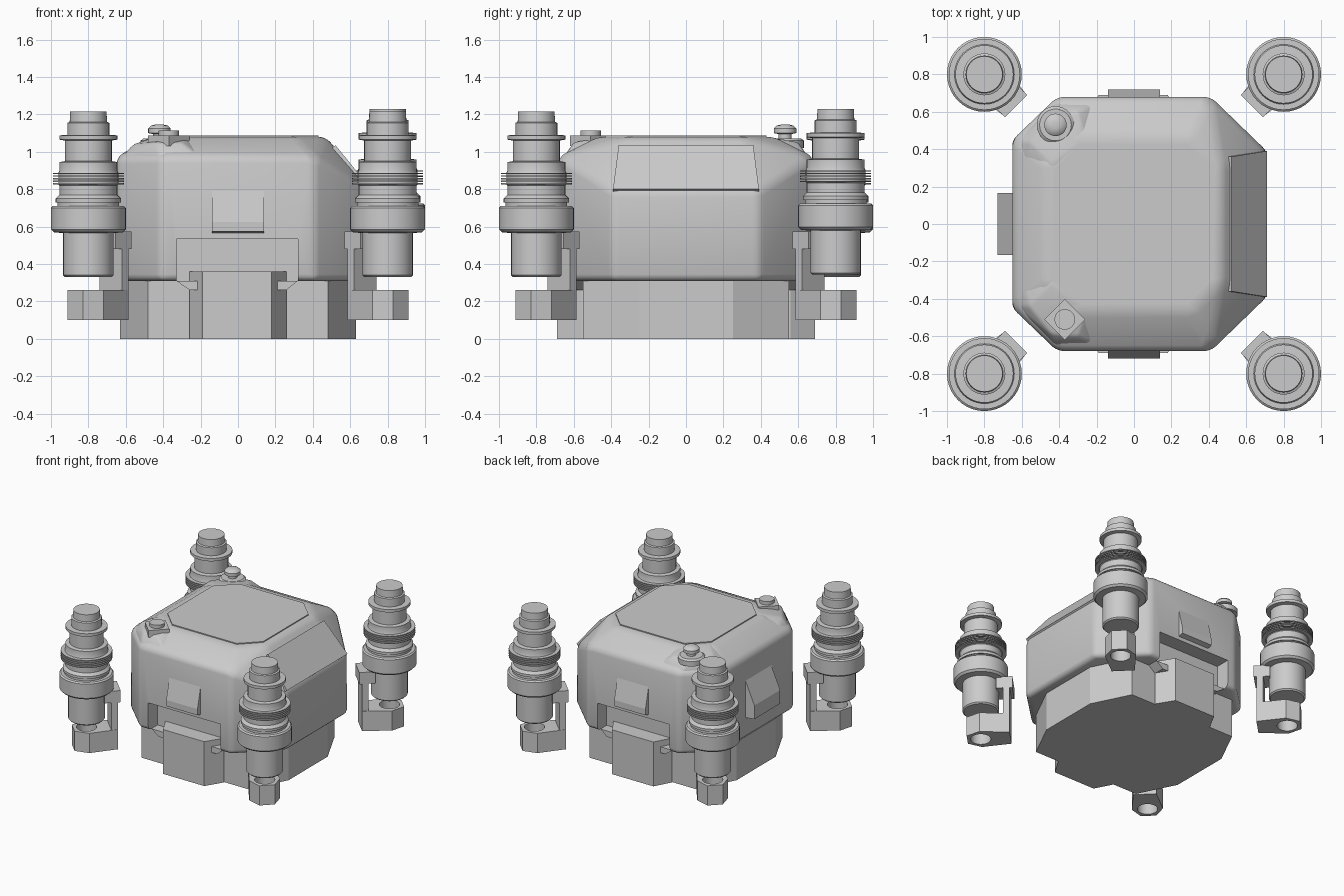
import bpy, bmesh, math
from mathutils import Matrix, Vector

cube = bpy.data.objects.get("Cube")
if cube:
    bpy.data.objects.remove(cube, do_unlink=True)

grey = bpy.data.materials.new("plain grey")
grey.use_nodes = True
grey.diffuse_color = (0.6, 0.6, 0.6, 1)
grey.node_tree.nodes["Principled BSDF"].inputs["Base Color"].default_value = (0.6, 0.6, 0.6, 1)


def finish(name, bm, smooth=False):
    bmesh.ops.recalc_face_normals(bm, faces=bm.faces)
    mesh = bpy.data.meshes.new(name)
    bm.to_mesh(mesh)
    bm.free()
    mesh.materials.append(grey)
    ob = bpy.data.objects.new(name, mesh)
    bpy.context.collection.objects.link(ob)
    if smooth:
        activate(ob)
        bpy.ops.object.shade_smooth_by_angle(angle=math.radians(35))
    return ob


def activate(ob):
    bpy.ops.object.select_all(action='DESELECT')
    ob.select_set(True)
    bpy.context.view_layer.objects.active = ob


def hull(name, points):
    """Convex solid around a handful of corner points."""
    bm = bmesh.new()
    for p in points:
        bm.verts.new(p)
    res = bmesh.ops.convex_hull(bm, input=bm.verts)
    loose = [v for v in bm.verts if not v.link_faces]
    bmesh.ops.delete(bm, geom=loose, context='VERTS')
    bmesh.ops.dissolve_limit(bm, angle_limit=0.03, verts=bm.verts, edges=bm.edges)
    return finish(name, bm)


def prism(name, outline, z0, z1):
    bm = bmesh.new()
    face = bm.faces.new([bm.verts.new((x, y, z0)) for x, y in outline])
    up = bmesh.ops.extrude_face_region(bm, geom=[face])["geom"]
    bmesh.ops.translate(bm, vec=(0, 0, z1 - z0),
                        verts=[v for v in up if isinstance(v, bmesh.types.BMVert)])
    return finish(name, bm)


def box(name, x0, x1, y0, y1, z0, z1):
    return prism(name, [(x0, y0), (x1, y0), (x1, y1), (x0, y1)], z0, z1)


def lathe(name, profile, sides=40):
    """Turn a (radius, height) profile round the z axis, with flat caps."""
    bm = bmesh.new()
    rings = [[bm.verts.new((r * math.cos(math.tau * i / sides),
                            r * math.sin(math.tau * i / sides), z)) for i in range(sides)]
             for r, z in profile]
    for a, b in zip(rings, rings[1:]):
        for i in range(sides):
            j = (i + 1) % sides
            bm.faces.new((a[i], a[j], b[j], b[i]))
    bm.faces.new(rings[0])
    bm.faces.new(rings[-1])
    return finish(name, bm, True)


def apply(ob, kind, **settings):
    mod = ob.modifiers.new(kind.lower(), kind)
    for key, value in settings.items():
        setattr(mod, key, value)
    activate(ob)
    bpy.ops.object.modifier_apply(modifier=mod.name)


def cut(ob, cutter):
    apply(ob, 'BOOLEAN', operation='DIFFERENCE', object=cutter, solver='EXACT')
    bpy.data.objects.remove(cutter, do_unlink=True)


def soften(ob, width, segments=3):
    apply(ob, 'BEVEL', width=width, segments=segments, limit_method='ANGLE',
          angle_limit=math.radians(15))
    activate(ob)
    bpy.ops.object.shade_smooth_by_angle(angle=math.radians(30))


# Main body: prism walls with a faceted roof
corners = []
for s in (-1, 1):
    for x, y, z in ((0.71, 0.39, 0.79), (0.41, 0.68, 0.975), (-0.65, 0.45, 0.97), (-0.41, 0.68, 0.975)):
        corners += [(x, s * y, z), (x, s * y, 0.31)]
    for x, y in ((0.47, 0.31), (0.31, 0.47), (-0.31, 0.47), (-0.47, 0.31)):
        corners.append((x, s * y, 1.08))
body = hull("body", corners)
soften(body, 0.035)
for s in (-1, 1):
    cut(body, box("recess_cutter", -0.33, 0.32, s * 0.56, s * 0.8, 0.2, 0.535))
activate(body)
bpy.ops.object.shade_smooth_by_angle(angle=math.radians(30))

# Octagonal roof panel
t, c = 0.43, 0.29
prism("roof_panel", [(t, -c), (t, c), (c, t), (-c, t), (-t, c), (-t, -c), (-c, -t), (c, -t)], 1.07, 1.088)

# Sloped side hatch on +x
low, high = Vector((0.705, 0, 0.797)), Vector((0.515, 0, 1.03))
out = Vector((0.77, 0, 0.64)) * 0.008
hull("side_hatch", [p + Vector((0, s * w, 0)) + k * out
                    for p, w in ((low, 0.39), (high, 0.36)) for s in (-1, 1) for k in (-2, 1)])

# Raised shoulders at the two -x corners
for side, label in ((-1, "front"), (1, "back")):
    pts = [(-0.64, 0.44, 0.95), (-0.41, 0.67, 0.95), (-0.18, 0.66, 0.96), (-0.24, 0.42, 1.075),
           (-0.44, 0.22, 1.07), (-0.63, 0.24, 0.96), (-0.56, 0.44, 1.04), (-0.44, 0.59, 1.05),
           (-0.3, 0.6, 1.05), (-0.29, 0.43, 1.082), (-0.44, 0.32, 1.082)]
    soften(hull(label + "_shoulder", [(x, side * y, z) for x, y, z in pts]), 0.015, 2)

# Roof knobs: a diamond plate with a button, and a round mushroom
d = 0.11
plate = prism("diamond_plate", [(d, 0), (0, d), (-d, 0), (0, -d)], 1.03, 1.088)
button = lathe("button", [(0.055, 1.06), (0.055, 1.115)], 28)
for ob in (plate, button):
    ob.location = (-0.37, -0.51, 0)
collar = lathe("knob_collar", [(0.1, 1.02), (0.1, 1.06), (0.085, 1.072)], 28)
knob = lathe("round_knob", [(0.035, 1.06), (0.035, 1.095), (0.06, 1.1), (0.06, 1.125),
                            (0.045, 1.14), (0.02, 1.146)], 28)
for ob in (collar, knob):
    ob.location = (-0.42, 0.53, 0)


# Wedge shaped vents on three walls
def vent(name, wall, depth, half, bottom, ridge, top, angle):
    tip = wall + depth
    ob = hull(name, [(s * half, -y, z) for s in (-1, 1) for y, z in
                     ((wall - 0.02, bottom), (wall, bottom), (tip, bottom + 0.01), (tip, ridge),
                      (wall, top), (wall - 0.02, top))])
    ob.rotation_euler.z = math.radians(angle)


vent("front_vent", 0.68, 0.04, 0.14, 0.565, 0.625, 0.79, 0)
vent("back_vent", 0.68, 0.04, 0.14, 0.565, 0.625, 0.79, 180)
vent("right_vent", 0.65, 0.08, 0.165, 0.48, 0.6, 0.78, -90)

# Base: faceted plinth with a tapered block front and back
prism("plinth", [(0.63, -0.25), (0.63, 0.25), (0.48, 0.55), (-0.48, 0.55),
                 (-0.63, 0.25), (-0.63, -0.25), (-0.48, -0.55), (0.48, -0.55)], 0, 0.31)
for s, label in ((-1, "front"), (1, "back")):
    prism(label + "_block", [(-0.19, s * 0.69), (0.18, s * 0.69), (0.26, s * 0.56),
                             (0.26, s * 0.45), (-0.26, s * 0.45), (-0.26, s * 0.56)], 0, 0.36)
    hull(label + "_block_wings", [(x, s * y, z) for y in (0.5, 0.64)
                                  for x, z in ((-0.33, 0.31), (0.32, 0.31), (-0.26, 0.262), (0.26, 0.262))])

# Four corner posts: turned column, hexagonal foot and bracket
column = [(0.125, 0.33), (0.135, 0.34), (0.135, 0.565), (0.185, 0.57), (0.2, 0.585), (0.2, 0.7),
          (0.19, 0.71), (0.165, 0.71), (0.165, 0.73), (0.175, 0.73), (0.175, 0.75),
          (0.155, 0.77), (0.155, 0.82)]
for i in range(5):
    z = 0.825 + i * 0.014
    column += [(0.16, z), (0.19, z), (0.19, z + 0.007), (0.16, z + 0.007)]
column += [(0.155, 0.9), (0.155, 0.945), (0.125, 0.95), (0.125, 1.06), (0.155, 1.065), (0.155, 1.088),
           (0.112, 1.09), (0.112, 1.155), (0.1, 1.16), (0.097, 1.215)]

for sx, sy, label in ((-1, -1, "front_right"), (1, -1, "front_left"), (-1, 1, "back_right"), (1, 1, "back_left")):
    lift = 0.013 if sx > 0 and sy > 0 else 0
    hexagon = [(0.115 * math.cos(a), 0.115 * math.sin(a))
               for a in (math.radians(30 + 60 * i) for i in range(6))]
    outline = hexagon + [(0.22, 0.085), (0.22, -0.085)]
    foot = hull(label + "_foot", [(x, y, z) for x, y in outline for z in (0.1, 0.26)])
    cut(foot, lathe("bore_cutter", [(0.075, 0.05), (0.075, 0.3)], 28))
    parts = [lathe(label + "_column", column), foot,
             box(label + "_bracket", 0.17, 0.22, -0.085, 0.085, 0.2, 0.5),
             box(label + "_bracket_head", 0.12, 0.24, -0.085, 0.085, 0.48, 0.575)]
    parts[0].location.z = lift
    for ob in parts:
        ob.location.x, ob.location.y = sx * 0.8, sy * 0.8
        ob.rotation_euler.z = math.atan2(-sy, -sx)
